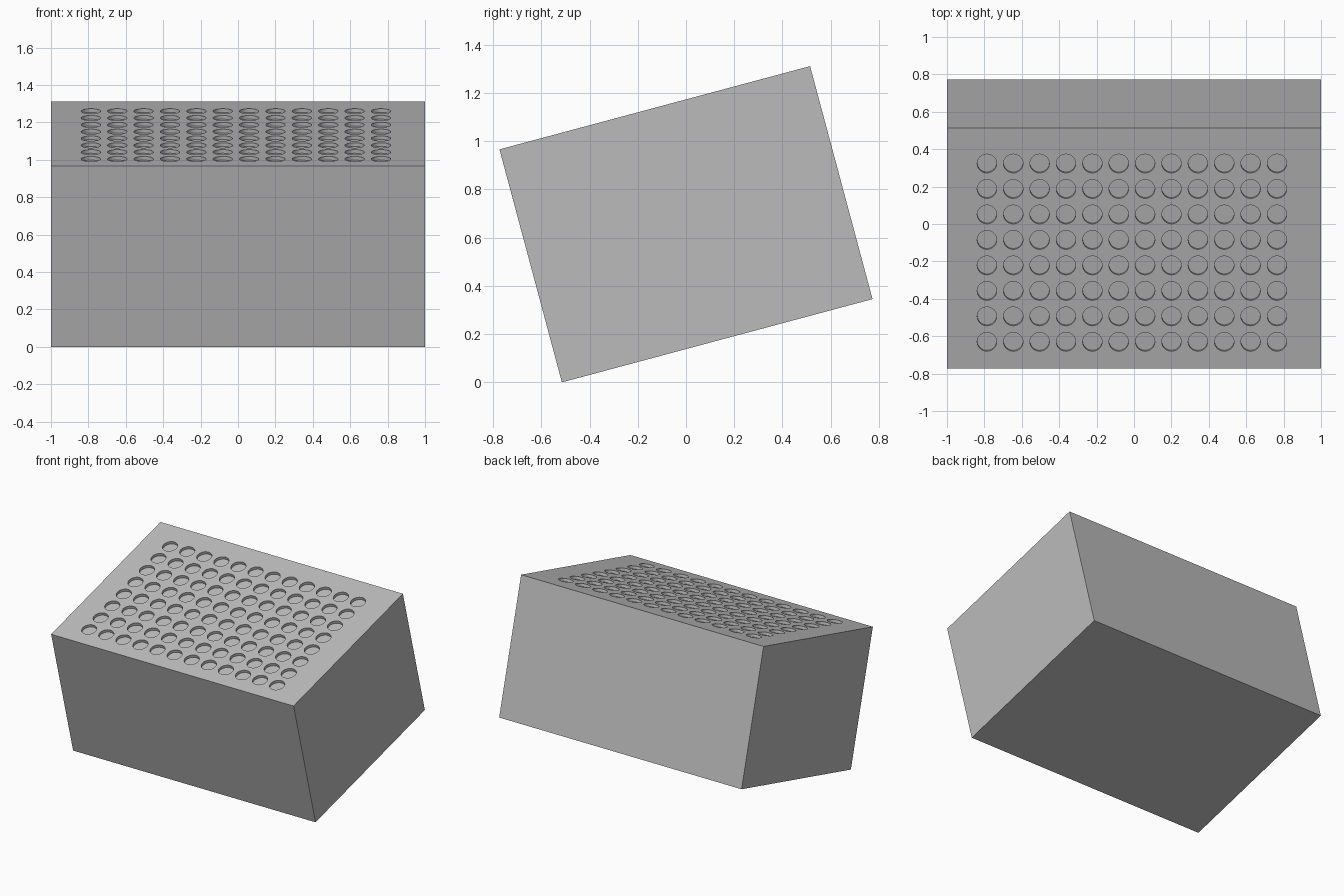
import bpy
import bmesh
import math
from mathutils import Matrix, Vector

old = bpy.data.objects.get("Cube")
if old:
    bpy.data.objects.remove(old, do_unlink=True)

WIDTH, DEPTH, HEIGHT = 2.0, 4 / 3, 1.0
TILT = math.radians(15)
COLUMNS, ROWS, PITCH = 12, 8, 0.141
CENTRE_X, CENTRE_Y = -0.011, -0.025
RADIUS, HOLE_DEPTH = 0.052, 0.02

grey = bpy.data.materials.new("plain grey")
grey.use_nodes = True
colour = (0.5, 0.5, 0.5, 1)
grey.diffuse_color = colour
grey.node_tree.nodes["Principled BSDF"].inputs["Base Color"].default_value = colour


def add_object(name, bm):
    mesh = bpy.data.meshes.new(name)
    bm.to_mesh(mesh)
    bm.free()
    mesh.materials.append(grey)
    obj = bpy.data.objects.new(name, mesh)
    bpy.context.collection.objects.link(obj)
    return obj


# Solid block
bm = bmesh.new()
bmesh.ops.create_cube(bm, size=1, matrix=Matrix.Diagonal((WIDTH, DEPTH, HEIGHT, 1)))
block = add_object("tilted_block", bm)

# Grid of round pegs that cut the shallow holes
bm = bmesh.new()
for col in range(COLUMNS):
    for row in range(ROWS):
        x = CENTRE_X + (col - (COLUMNS - 1) / 2) * PITCH
        y = CENTRE_Y + (row - (ROWS - 1) / 2) * PITCH
        bmesh.ops.create_cone(bm, cap_ends=True, segments=32, radius1=RADIUS,
                              radius2=RADIUS, depth=2 * HOLE_DEPTH,
                              matrix=Matrix.Translation((x, y, HEIGHT / 2)))
cutter = add_object("hole_cutter", bm)
cutter.hide_render = True

# Cut the holes and bake the result
cut = block.modifiers.new("holes", "BOOLEAN")
cut.operation = "DIFFERENCE"
cut.solver = "EXACT"
cut.object = cutter
bpy.context.view_layer.objects.active = block
block.select_set(True)
cutter.select_set(False)
bpy.ops.object.modifier_apply(modifier=cut.name)
bpy.data.objects.remove(cutter, do_unlink=True)

# Tilt the block and rest its front edge on the ground
block.data.transform(Matrix.Rotation(TILT, 4, "X"))
lowest = min(v.co.z for v in block.data.vertices)
block.data.transform(Matrix.Translation(Vector((0, 0, -lowest))))
bpy.ops.object.shade_smooth_by_angle(angle=math.radians(30))
